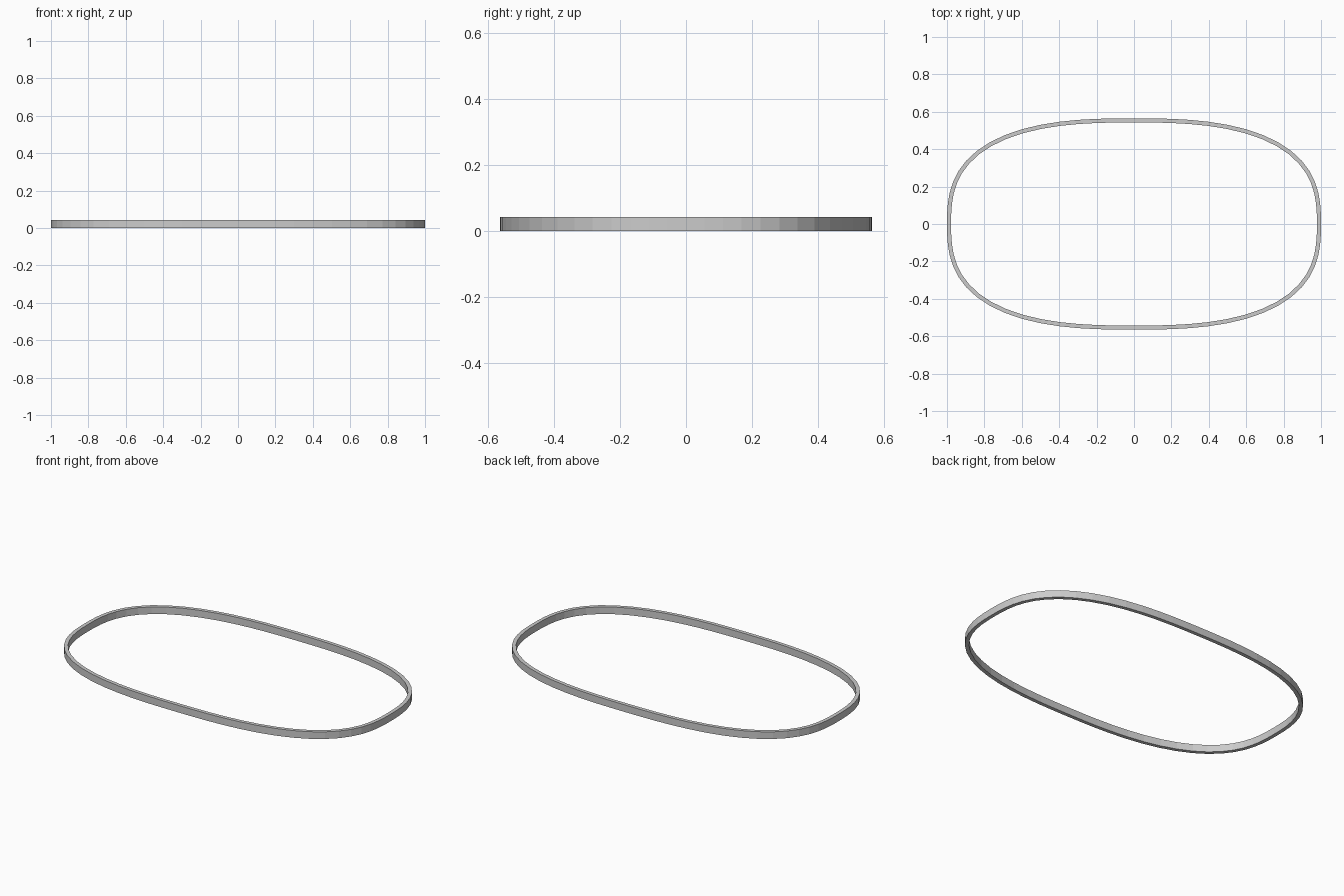
import bpy, bmesh
from math import sin, cos, pi
from mathutils import Vector

if "Cube" in bpy.data.objects:
    bpy.data.objects.remove(bpy.data.objects["Cube"])

A, B, EXP = 1.0, 0.565, 2.68     # half length, half width, roundness
WALL, HEIGHT, SEG = 0.022, 0.042, 64


def outline():
    """Rounded oval (superellipse) sampled by angle."""
    pts = []
    for i in range(SEG):
        t = 2 * pi * i / SEG
        c, s = cos(t), sin(t)
        r = (abs(c) ** EXP + abs(s) ** EXP) ** (-1 / EXP)
        pts.append(Vector((A * r * c, B * r * s, 0)))
    return pts


# Oval band: outer loop and inward offset loop, at floor and top
outer = outline()
inner = []
for i, p in enumerate(outer):
    d = (outer[(i + 1) % SEG] - outer[i - 1]).normalized()
    inner.append(p + Vector((-d.y, d.x, 0)) * WALL)

bm = bmesh.new()
up = Vector((0, 0, HEIGHT))
loops = [[bm.verts.new(p + o) for p in pts]
         for pts, o in ((outer, up * 0), (outer, up), (inner, up), (inner, up * 0))]
for k in range(4):
    a, b = loops[k], loops[(k + 1) % 4]
    for i in range(SEG):
        j = (i + 1) % SEG
        bm.faces.new((a[i], a[j], b[j], b[i]))
bmesh.ops.recalc_face_normals(bm, faces=bm.faces[:])

mesh = bpy.data.meshes.new("oval_band")
bm.to_mesh(mesh)
bm.free()
band = bpy.data.objects.new("oval_band", mesh)
bpy.context.collection.objects.link(band)
